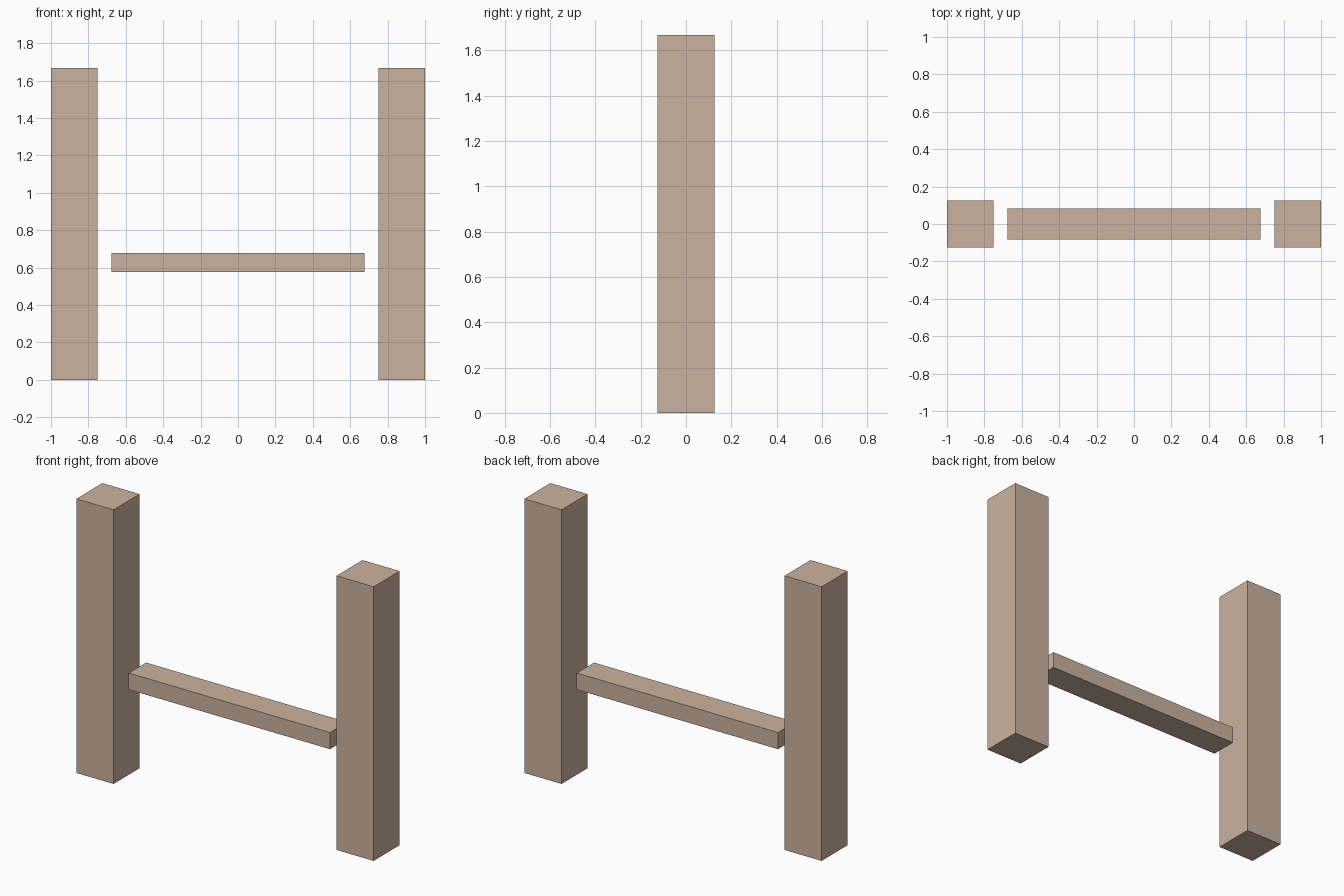
import bpy

if "Cube" in bpy.data.objects:
    bpy.data.objects.remove(bpy.data.objects["Cube"])

wood = bpy.data.materials.new("wood")
wood.diffuse_color = (0.6, 0.45, 0.35, 1)
wood.use_nodes = True
wood.node_tree.nodes["Principled BSDF"].inputs["Base Color"].default_value = wood.diffuse_color


def box(name, low, high):
    """Axis-aligned box between two corners."""
    center = [(a + b) / 2 for a, b in zip(low, high)]
    size = [b - a for a, b in zip(low, high)]
    bpy.ops.mesh.primitive_cube_add(size=1, location=center)
    obj = bpy.context.object
    obj.name = name
    obj.scale = size
    bpy.ops.object.transform_apply(location=False, rotation=False, scale=True)
    obj.data.materials.append(wood)
    return obj


# Two square posts
for side, x in (("left", -0.875), ("right", 0.875)):
    box(side + "_post", (x - 0.125, -0.125, 0), (x + 0.125, 0.125, 1.667))

# Crossbar floating between the posts, with a small gap at each end
box("crossbar", (-0.677, -0.083, 0.577), (0.677, 0.083, 0.678))
